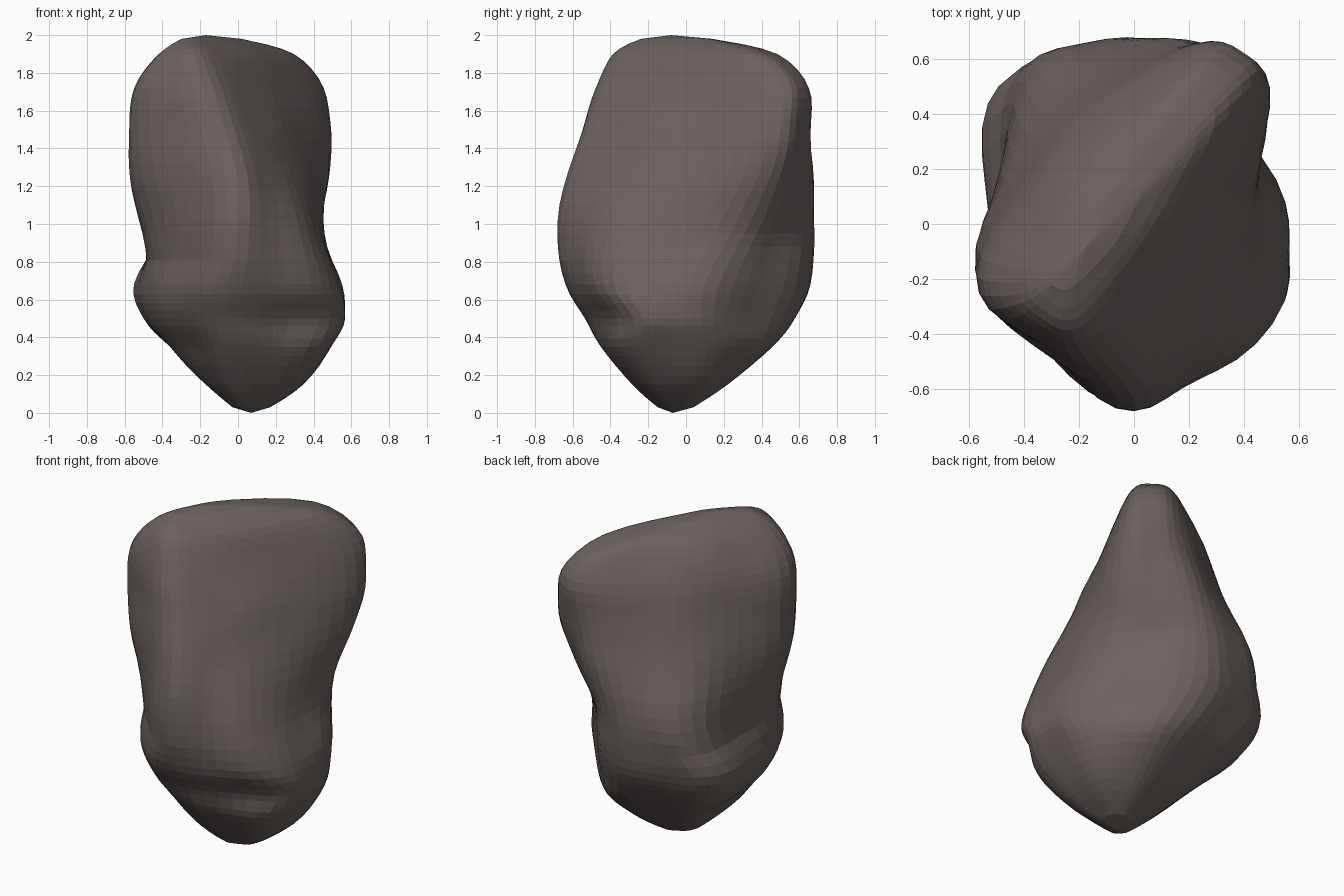
import bpy, bmesh, math
from mathutils import Vector, noise

if "Cube" in bpy.data.objects:
    bpy.data.objects.remove(bpy.data.objects["Cube"])

# Six-cornered cross-sections by height: z, then x, y of the corners:
# ridge back end (right), right flank, ridge front end (right),
# ridge front end (left), left flank, ridge back end (left)
LEVELS = [
    (0.03, .17, .00, .16, -.10, .03, -.15, -.03, -.09, .00, -.01, .10, .04),
    (0.15, .35, .10, .33, -.22, -.04, -.29, -.17, -.12, -.14, .13, .13, .22),
    (0.35, .50, .14, .49, -.32, -.08, -.45, -.36, -.18, -.36, .32, .16, .46),
    (0.50, .565, .10, .57, -.28, -.10, -.54, -.44, -.22, -.50, .42, .12, .58),
    (0.68, .55, .13, .51, -.41, -.10, -.64, -.47, -.24, -.555, .49, .07, .66),
    (0.95, .455, .30, .41, -.36, -.02, -.685, -.51, -.18, -.40, .60, .08, .68),
    (1.25, .485, .44, .29, -.24, .00, -.635, -.575, -.18, -.31, .48, .16, .67),
    (1.50, .495, .50, .20, -.18, -.06, -.55, -.58, -.20, -.24, .42, .23, .66),
    (1.72, .455, .51, .13, -.10, -.12, -.48, -.555, -.23, -.22, .34, .25, .645),
    (1.90, .30, .38, .06, -.06, -.20, -.39, -.42, -.23, -.22, .18, .15, .49),
    (1.98, .02, .12, -.08, -.08, -.23, -.24, -.30, -.21, -.20, .00, -.08, .14),
]
SUB_Z, ARC, STRAIGHT, CUT = 4, 5, 3, 0.33


def catmull(a, b, c, d, t):
    return [0.5 * (2 * q + (r - p) * t + (2 * p - 5 * q + 4 * r - s) * t * t
                   + (3 * q - p - 3 * r + s) * t ** 3)
            for p, q, r, s in zip(a, b, c, d)]


def fit(values, targets):
    """Stretch values so they span the same range as targets."""
    lo, hi, a, b = min(values), max(values), min(targets), max(targets)
    return [a + (v - lo) / (hi - lo) * (b - a) for v in values]


def ring(row):
    """Closed outline with rounded corners, as wide as its corner points."""
    c = [Vector(row[i:i + 2]) for i in range(1, 13, 2)]
    pts = []
    for i in range(6):
        p, q, r = c[i - 1], c[i], c[(i + 1) % 6]
        start, end = q.lerp(p, CUT), q.lerp(r, CUT)
        for k in range(ARC):
            t = k / ARC
            pts.append(start * (1 - t) ** 2 + q * 2 * t * (1 - t) + end * t * t)
        pts += [end.lerp(r.lerp(q, CUT), k / STRAIGHT) for k in range(STRAIGHT)]
    xs = fit([p.x for p in pts], [p.x for p in c])
    ys = fit([p.y for p in pts], [p.y for p in c])
    return [Vector((x, y, row[0])) for x, y in zip(xs, ys)]


# Smoothly fill in the levels
rows = []
n = len(LEVELS)
for i in range(n - 1):
    ctrl = [LEVELS[min(max(i + k, 0), n - 1)] for k in (-1, 0, 1, 2)]
    rows += [catmull(*ctrl, k / SUB_Z) for k in range(SUB_Z)]
rows.append(LEVELS[-1])

# Rock body, with slight unevenness
bm = bmesh.new()
loops = []
for row in rows:
    loop = []
    for p in ring(row):
        bump = 0.012 * noise.noise(p * 4) * min(1, 4 * p.z, 4 * (2 - p.z))
        out = Vector((p.x, p.y, 0))
        loop.append(bm.verts.new(p + out * bump / max(out.length, 0.2)))
    loops.append(loop)
m = len(loops[0])
for a, b in zip(loops, loops[1:]):
    for j in range(m):
        k = (j + 1) % m
        bm.faces.new((a[j], a[k], b[k], b[j]))
# Closing tips at the bottom and top
low = bm.verts.new((0.07, -0.07, 0))
high = bm.verts.new((-0.17, -0.08, 2))
for j in range(m):
    k = (j + 1) % m
    bm.faces.new((low, loops[0][k], loops[0][j]))
    bm.faces.new((high, loops[-1][j], loops[-1][k]))
# Soften the surface a little
bmesh.ops.smooth_vert(bm, verts=[v for v in bm.verts if 0.1 < v.co.z < 1.95], factor=0.4,
                      use_axis_x=True, use_axis_y=True, use_axis_z=True)
bmesh.ops.recalc_face_normals(bm, faces=bm.faces)

mesh = bpy.data.meshes.new("rock")
bm.to_mesh(mesh)
bm.free()
stone = bpy.data.materials.new("brown grey stone")
stone.diffuse_color = (0.145, 0.12, 0.112, 1)
stone.use_nodes = True
stone.node_tree.nodes["Principled BSDF"].inputs["Base Color"].default_value = stone.diffuse_color
mesh.materials.append(stone)
bpy.context.collection.objects.link(bpy.data.objects.new("rock", mesh))
